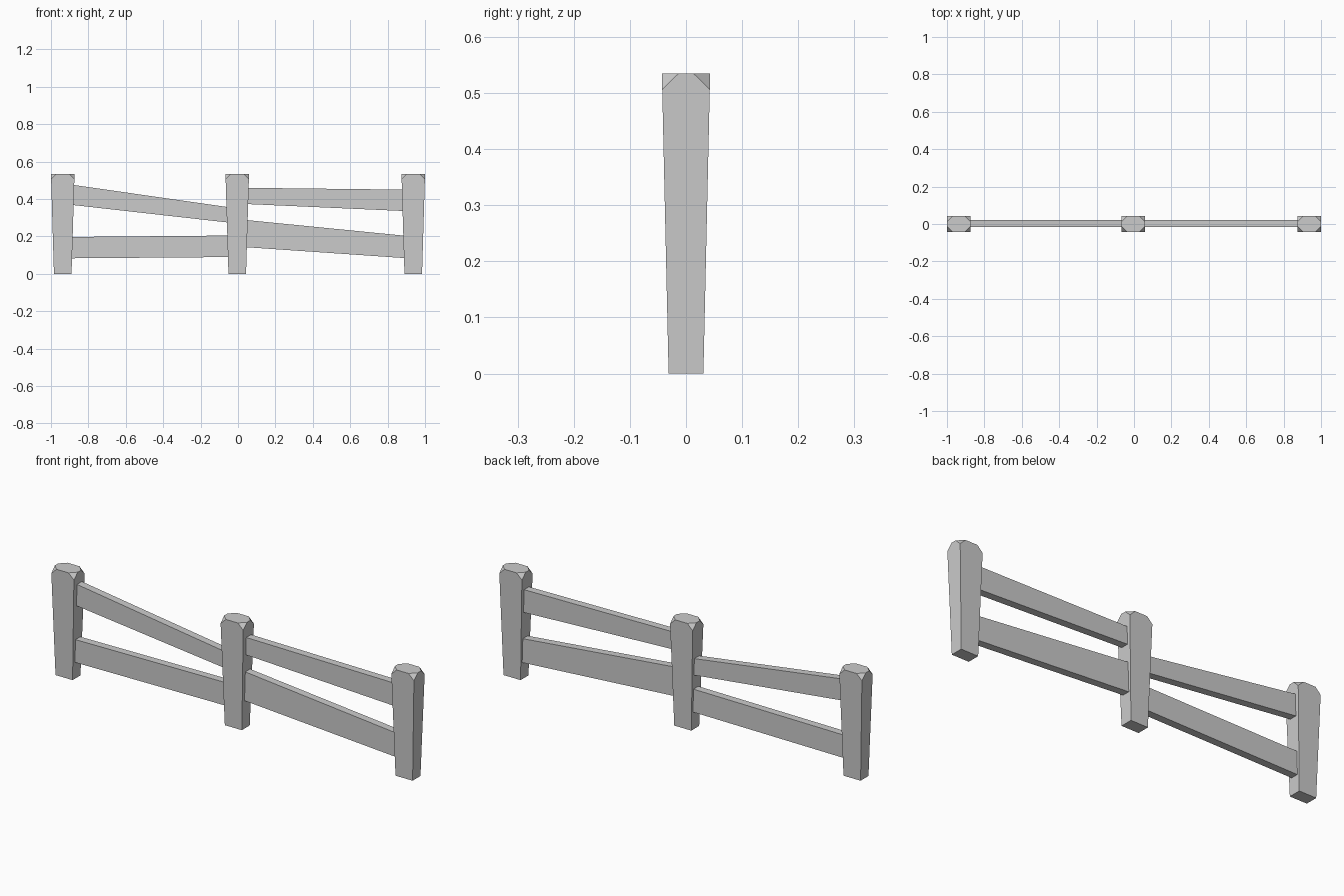
import bpy
import bmesh
from mathutils import Vector

cube = bpy.data.objects.get("Cube")
if cube:
    bpy.data.objects.remove(cube, do_unlink=True)

grey = bpy.data.materials.new("plain_grey")
grey.use_nodes = True
colour = (0.6, 0.6, 0.6, 1)
grey.diffuse_color = colour
grey.node_tree.nodes["Principled BSDF"].inputs["Base Color"].default_value = colour

HEIGHT = 0.535
TOP = (0.063, 0.043)
FOOT = (0.047, 0.031)
CUT = 0.03


def finish(bm, name):
    bmesh.ops.recalc_face_normals(bm, faces=bm.faces)
    mesh = bpy.data.meshes.new(name)
    bm.to_mesh(mesh)
    bm.free()
    mesh.materials.append(grey)
    obj = bpy.data.objects.new(name, mesh)
    bpy.context.collection.objects.link(obj)
    return obj


def post(name, x):
    # Tapered block, wider at the top
    bm = bmesh.new()
    bmesh.ops.create_cube(bm, size=2)
    for v in bm.verts:
        half = TOP if v.co.z > 0 else FOOT
        v.co = (v.co.x * half[0], v.co.y * half[1], HEIGHT if v.co.z > 0 else 0)
    # Slice off the four top corners
    for sx in (-1, 1):
        for sy in (-1, 1):
            corner = Vector((sx * TOP[0], sy * TOP[1], HEIGHT))
            cut = bmesh.ops.bisect_plane(
                bm, geom=bm.verts[:] + bm.edges[:] + bm.faces[:],
                plane_co=corner - Vector((0, 0, CUT)),
                plane_no=Vector((sx, sy, 1)), clear_outer=True)
            edges = [e for e in cut["geom_cut"] if isinstance(e, bmesh.types.BMEdge)]
            bmesh.ops.holes_fill(bm, edges=edges)
    finish(bm, name).location.x = x


def rail(name, left, right):
    # Each end is (x, bottom z, top z)
    bm = bmesh.new()
    bmesh.ops.create_cube(bm, size=2)
    for v in bm.verts:
        x, low, high = right if v.co.x > 0 else left
        v.co = (x, 0.003 + v.co.y * 0.019, high if v.co.z > 0 else low)
    finish(bm, name)


for name, x in (("right_post", -0.937), ("middle_post", -0.004), ("left_post", 0.937)):
    post(name, x)

rail("right_upper_rail", (-0.9, 0.37, 0.478), (-0.04, 0.273, 0.355))
rail("right_lower_rail", (-0.92, 0.083, 0.197), (-0.02, 0.09, 0.205))
rail("left_upper_rail", (0.03, 0.374, 0.46), (0.91, 0.335, 0.45))
rail("left_lower_rail", (0.02, 0.144, 0.29), (0.91, 0.083, 0.202))
